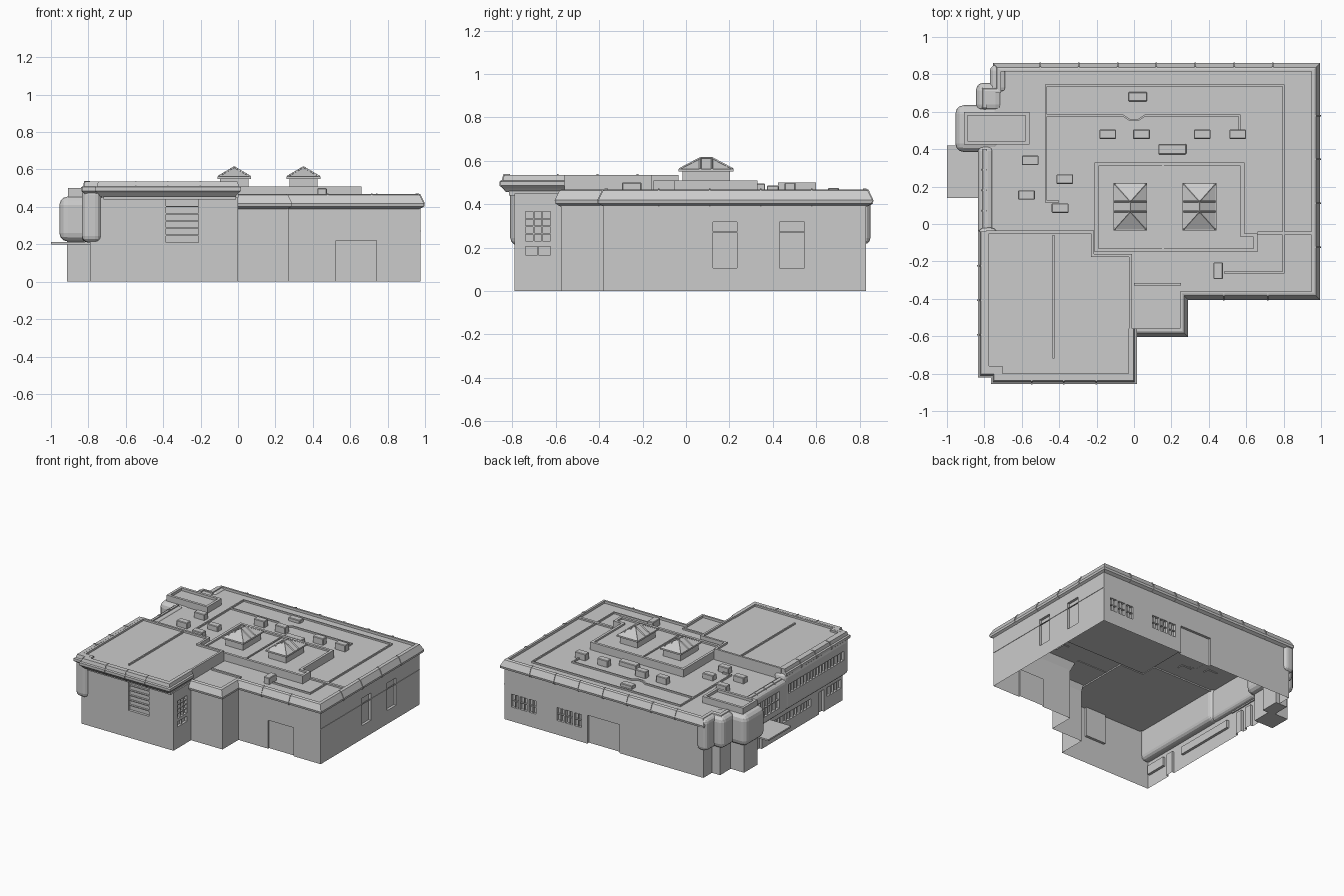
import bpy, bmesh, math
from mathutils import Vector

if "Cube" in bpy.data.objects:
    bpy.data.objects.remove(bpy.data.objects["Cube"])


def finish(name, bm):
    bmesh.ops.recalc_face_normals(bm, faces=bm.faces)
    me = bpy.data.meshes.new(name)
    bm.to_mesh(me)
    bm.free()
    ob = bpy.data.objects.new(name, me)
    bpy.context.collection.objects.link(ob)
    return ob


def add_box(bm, lo, hi):
    r = bmesh.ops.create_cube(bm, size=1)
    for v in r['verts']:
        v.co = Vector([(a + b) / 2 + c * (b - a) for a, b, c in zip(lo, hi, v.co)])


def boxes(name, items, bevel=0, seg=3):
    bm = bmesh.new()
    for lo, hi in items:
        add_box(bm, lo, hi)
    if bevel:
        bmesh.ops.bevel(bm, geom=bm.edges[:], offset=bevel, segments=seg, affect='EDGES', profile=0.5)
    return finish(name, bm)


def prism(name, pts, z0, z1):
    bm = bmesh.new()
    f = bm.faces.new([bm.verts.new((x, y, z0)) for x, y in pts])
    r = bmesh.ops.extrude_face_region(bm, geom=[f], use_keep_orig=True)
    for v in r['geom']:
        if isinstance(v, bmesh.types.BMVert):
            v.co.z = z1
    return finish(name, bm)


def sweep(bm, path, profile, closed=False):
    # profile is (outward offset, z); outward is to the right of the path
    P = [Vector(p) for p in path]
    n = len(P)
    rings = []
    for i, p in enumerate(P):
        dirs = []
        if closed or i > 0:
            dirs.append((p - P[i - 1]).normalized())
        if closed or i < n - 1:
            dirs.append((P[(i + 1) % n] - p).normalized())
        norms = [Vector((d.y, -d.x)) for d in dirs]
        m = sum(norms, Vector((0, 0))).normalized()
        m /= m.dot(norms[0])
        rings.append([bm.verts.new((p.x + m.x * d, p.y + m.y * d, z)) for d, z in profile])
    k = len(profile)
    for i in range(n if closed else n - 1):
        a, b = rings[i], rings[(i + 1) % n]
        for j in range(k):
            bm.faces.new((a[j], a[(j + 1) % k], b[(j + 1) % k], b[j]))
    if not closed:
        bm.faces.new(rings[0])
        bm.faces.new(rings[-1])


def cornice(name, path, profile, step=0.2):
    bm = bmesh.new()
    sweep(bm, path, profile)
    rib = [(d + (0.004 if d > 0.011 else 0), z + (0.003 if d <= 0.035 and z > profile[0][1] else 0)) for d, z in profile]
    for a, b in zip(path, path[1:]):  # raised joints
        a, b = Vector(a), Vector(b)
        L = (b - a).length
        d = (b - a) / L
        n = int(L / step)
        for i in range(1, n):
            c = a + d * L * i / n
            sweep(bm, [c - d * .004, c + d * .004], rib)
    return finish(name, bm)


def cut(ob, items):
    cutter = boxes("cutter", items)
    m = ob.modifiers.new("cut", 'BOOLEAN')
    m.object = cutter
    m.solver = 'EXACT'
    dg = bpy.context.evaluated_depsgraph_get()
    me = bpy.data.meshes.new_from_object(ob.evaluated_get(dg))
    ob.modifiers.clear()
    ob.data = me
    bpy.data.objects.remove(cutter)


bars = []


def opening(axis, sign, pos, u0, u1, z0, z1, nu=1, nz=1, depth=0.02, t=0.006):
    # recess in a wall, with glazing bars; returns the cutting box
    def bx(a, b, c, d, out, inn):
        w = sorted((pos + sign * out, pos - sign * inn))
        if axis == 0:
            return (w[0], a, c), (w[1], b, d)
        return (a, w[0], c), (b, w[1], d)
    for i in range(1, nu):
        u = u0 + (u1 - u0) * i / nu
        bars.append(bx(u - t / 2, u + t / 2, z0, z1, -.005, depth))
    for i in range(1, nz):
        z = z0 + (z1 - z0) * i / nz
        bars.append(bx(u0, u1, z - t / 2, z + t / 2, -.005, depth))
    return bx(u0, u1, z0, z1, .05, depth)


# main walls and roof, open underneath
walls = prism("walls", [(.975, .83), (-.73, .83), (-.73, .7), (-.79, .7), (-.79, -.79), (0, -.79),
                        (0, -.575), (.27, -.575), (.27, -.38), (.975, -.38)], 0, .45)
cuts = [opening(0, 1, .975, .125, .235, .105, .317), opening(0, 1, .975, .43, .545, .105, .317),
        opening(1, -1, -.38, .525, .74, -.02, .22, depth=.012),
        opening(1, -1, -.79, -.385, -.21, .21, .44, 1, 6),
        opening(0, 1, 0, -.74, -.625, .23, .365, 3, 4), opening(0, 1, 0, -.74, -.625, .165, .205, 2),
        opening(1, 1, .83, -.01, .265, -.02, .22)]
for x in (.705, .315):
    cuts += [opening(1, 1, .83, x + .075 * i, x + .075 * i + .06, .11, .21, 2, 2) for i in range(3)]
cuts += [opening(0, -1, -.79, -.77, -.6, .1, .17, 4), opening(0, -1, -.79, -.56, -.5, -.02, .17),
         opening(0, -1, -.79, -.4, .1, .1, .16, 12), opening(0, -1, -.79, .2, .26, -.02, .17),
         opening(0, -1, -.79, .3, .36, -.02, .17)]
cut(walls, cuts)
bm = bmesh.new()
bm.from_mesh(walls.data)
bmesh.ops.delete(bm, geom=[f for f in bm.faces if all(v.co.z < 1e-4 for v in f.verts)], context='FACES_ONLY')
bm.to_mesh(walls.data)
bm.free()
boxes("wall_joint", [((.97, -.38, .269), (.978, .83, .273))])

# overhanging upper storey on the left side
south = boxes("upper_storey_south", [((-.835, -.81, .21), (-.73, -.02, .5))], .035)
cut(south, [opening(0, -1, -.835, -.74, -.06, .34, .41, 18)])
north = boxes("upper_storey_north", [((-.835, -.06, .21), (-.75, .42, .46))], .03)
cut(north, [opening(0, -1, -.835, .05, .36, .27, .4, 7, 2)])
boxes("corner_bay", [((-.955, .385, .215), (-.7, .635, .455))], .045)
boxes("stepped_bay", [((-.845, .6, .215), (-.7, .755, .46))], .04)
boxes("end_bay", [((-.77, .7, .215), (-.68, .85, .46))], .03)
boxes("bay_bases", [((-.915, .43, 0), (-.75, .595, .25)), ((-.8, .58, 0), (-.7, .725, .25))])
boxes("entrance_canopy", [((-1, .14, .2), (-.78, .42, .212))])
boxes("window_bars", bars)

# cornices
main_prof = [(0, .445), (0, .468), (.012, .468), (.022, .464), (.045, .418), (.042, .402), (.02, .39)]
cornice("main_cornice", [(0, -.56), (.245, -.56), (.245, -.36), (.95, -.36), (.95, .815), (-.71, .815),
                         (-.71, .7), (-.785, .7), (-.785, .62)], main_prof)
cornice("west_cornice", [(-.785, .4), (-.785, -.04)], main_prof, .1)
wing_prof = [(0, .5), (0, .535), (.028, .535), (.034, .51), (.045, .505), (.045, .485), (.032, .473), (.015, .455)]
cornice("wing_cornice", [(-.79, -.04), (-.79, -.775), (-.72, -.775), (-.72, -.81), (-.03, -.81), (-.03, -.56)],
        wing_prof, .15)

# raised roofs with low parapets
def raised(name, pts, z0, z1, lip, w=.02):
    prism(name + "_roof", pts, z0, z1)
    bm = bmesh.new()
    sweep(bm, pts, [(0, z0), (0, lip), (-w, lip), (-w, z0)], True)
    finish(name + "_parapet", bm)


raised("wing", [(-.79, -.035), (-.79, -.775), (-.72, -.775), (-.72, -.815), (-.01, -.815), (-.01, -.16),
                (-.215, -.16), (-.215, -.035)], .44, .52, .534, .016)
raised("centre", [(-.21, .33), (-.21, -.15), (.66, -.15), (.66, -.05), (.59, -.05), (.59, .33)], .44, .497, .51)
raised("bay_top", [(-.91, .6), (-.91, .425), (-.56, .425), (-.56, .6)], .43, .48, .5)
boxes("roof_kerbs", [((.15, -.14, .49), (.16, .32, .505)), ((.0, -.33, .445), (.25, -.315, .462)),
                     ((.66, -.06, .445), (.95, -.04, .462))])

# roof pipes
def pipe(bm, pts, z):
    sweep(bm, pts, [(-.005, z), (-.005, z + .013), (.005, z + .013), (.005, z)])


bm = bmesh.new()
pipe(bm, [(.48, -.26), (.8, -.26), (.8, .74), (-.47, .74), (-.47, .12), (-.4, .12)], .449)
pipe(bm, [(-.47, .58), (-.06, .58), (-.02, .555), (.02, .555), (.06, .58), (.565, .58), (.565, .5)], .449)
pipe(bm, [(-.43, -.06), (-.43, -.72)], .519)
finish("roof_pipes", bm)

# roof equipment
units = [(.02, .68, .1, .05, .475), (-.14, .48, .09, .05, .5), (.04, .48, .09, .05, .5), (.365, .48, .09, .05, .5),
         (.555, .48, .09, .05, .5), (.205, .4, .15, .055, .485), (-.37, .24, .09, .05, .49),
         (-.555, .34, .09, .05, .495), (-.575, .155, .09, .05, .495), (-.395, .085, .09, .05, .495),
         (.45, -.25, .05, .09, .5)]
boxes("roof_units", [((x - w / 2, y - d / 2, .445), (x + w / 2, y + d / 2, z)) for x, y, w, d, z in units], .004, 1)

# hipped skylights
for name, cx in (("skylight_left", -.02), ("skylight_right", .35)):
    cy = .093
    boxes(name + "_base", [((cx - .075, cy - .11, .49), (cx + .075, cy + .11, .55)),
                           ((cx - .09, cy - .127, .55), (cx + .09, cy + .127, .562))])
    bm = bmesh.new()
    c = [Vector((cx + a * .085, cy + b * .122, .562)) for a, b in ((-1, -1), (1, -1), (1, 1), (-1, 1))]
    r = [Vector((cx, cy - .027, .612)), Vector((cx, cy + .027, .612))]
    v = [bm.verts.new(p) for p in c + r]
    for f in ((0, 1, 4), (1, 2, 5, 4), (2, 3, 5), (3, 0, 4, 5)):
        bm.faces.new([v[i] for i in f])
    finish(name + "_glass", bm)
    bm = bmesh.new()
    ribs = [(c[0], r[0]), (c[1], r[0]), (c[2], r[1]), (c[3], r[1]), (r[0], r[1])]
    ribs += [(Vector((cx + s * .085, cy + t * .027, .562)), r[(t + 1) // 2]) for s in (-1, 1) for t in (-1, 1)]
    for a, b in ribs:
        m = (b - a).to_track_quat('Z', 'Y').to_matrix().to_4x4()
        m.translation = (a + b) / 2
        g = bmesh.ops.create_cone(bm, segments=4, radius1=.005, radius2=.005, depth=(b - a).length, cap_ends=True)
        bmesh.ops.transform(bm, matrix=m, verts=g['verts'])
    finish(name + "_ribs", bm)
